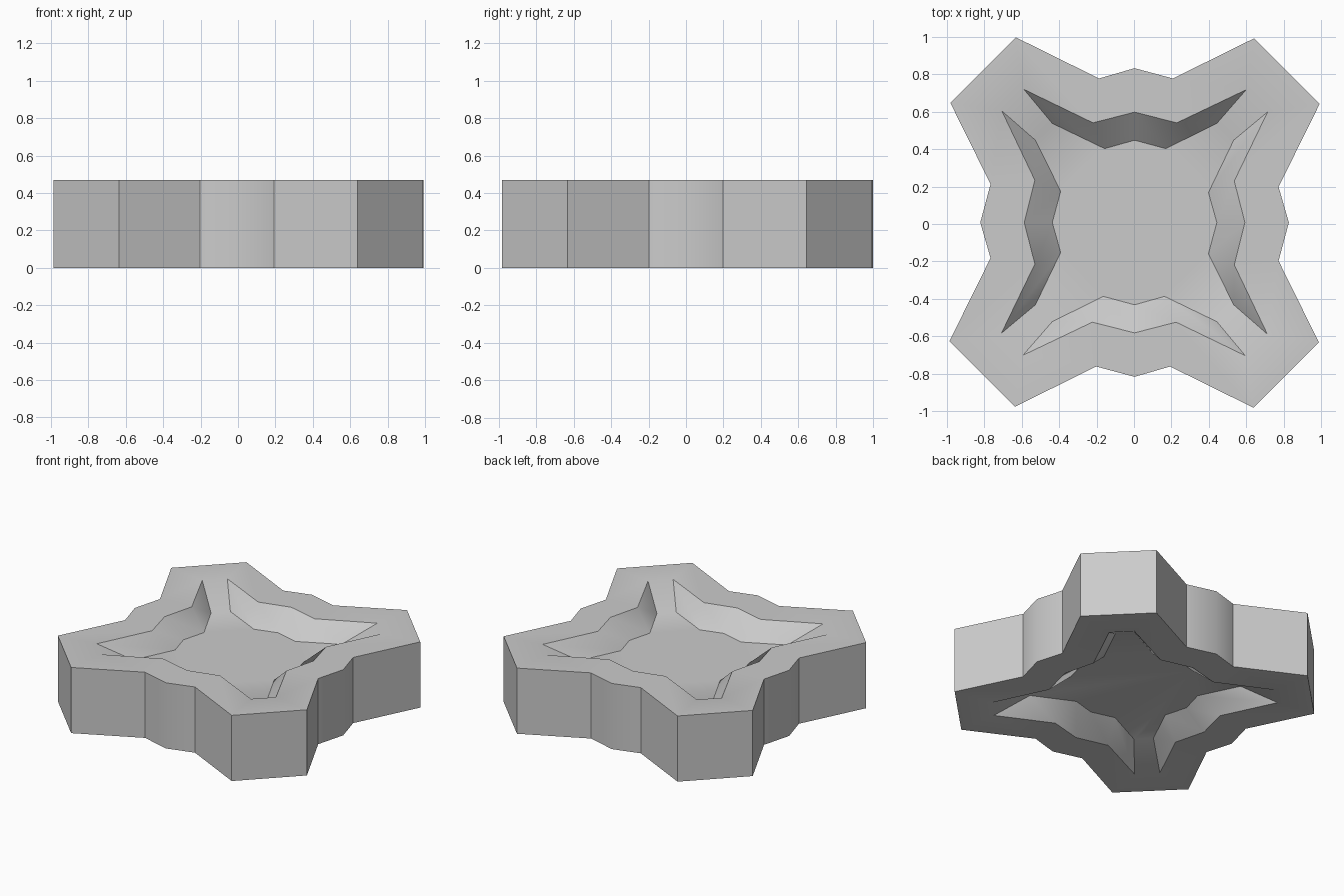
import bpy, bmesh, math

if "Cube" in bpy.data.objects:
    bpy.data.objects.remove(bpy.data.objects["Cube"])

HEIGHT, DEPTH = 0.47, 0.125
CX, CY = 0.003, 0.008

# one side of each contour; repeated by quarter turns
OUTER = [(-.635, .99), (-.19, .77), (0, .825), (.205, .77), (.64, .985)]
RIM = [(-.592, .712), (-.222, .533), (0, .59), (.226, .533), (.597, .71)]
FLOOR = [(-.44, .53), (-.16, .395), (0, .44), (.167, .395), (.44, .53)]


def ring(bm, side, z):
    verts = []
    pts = side
    for _ in range(4):
        verts += [bm.verts.new((x + CX, y + CY, z)) for x, y in pts]
        pts = [(y, -x) for x, y in pts]
    return verts


def bridge(bm, a, b):
    n = len(a)
    for i in range(n):
        j = (i + 1) % n
        bm.faces.new((a[i], a[j], b[j], b[i]))


bm = bmesh.new()
# dished floor, rim and outer wall, from the underside to the top
rings = [ring(bm, FLOOR, DEPTH), ring(bm, RIM, 0), ring(bm, OUTER, 0),
         ring(bm, OUTER, HEIGHT), ring(bm, RIM, HEIGHT),
         ring(bm, FLOOR, HEIGHT - DEPTH)]
for a, b in zip(rings, rings[1:]):
    bridge(bm, a, b)
bm.faces.new(rings[0])
bm.faces.new(rings[-1])
bmesh.ops.recalc_face_normals(bm, faces=bm.faces[:])

mesh = bpy.data.meshes.new("star_block")
bm.to_mesh(mesh)
bm.free()
block = bpy.data.objects.new("star_block", mesh)
bpy.context.collection.objects.link(block)
bpy.context.view_layer.objects.active = block
block.select_set(True)
bpy.ops.object.shade_smooth_by_angle(angle=math.radians(35))
